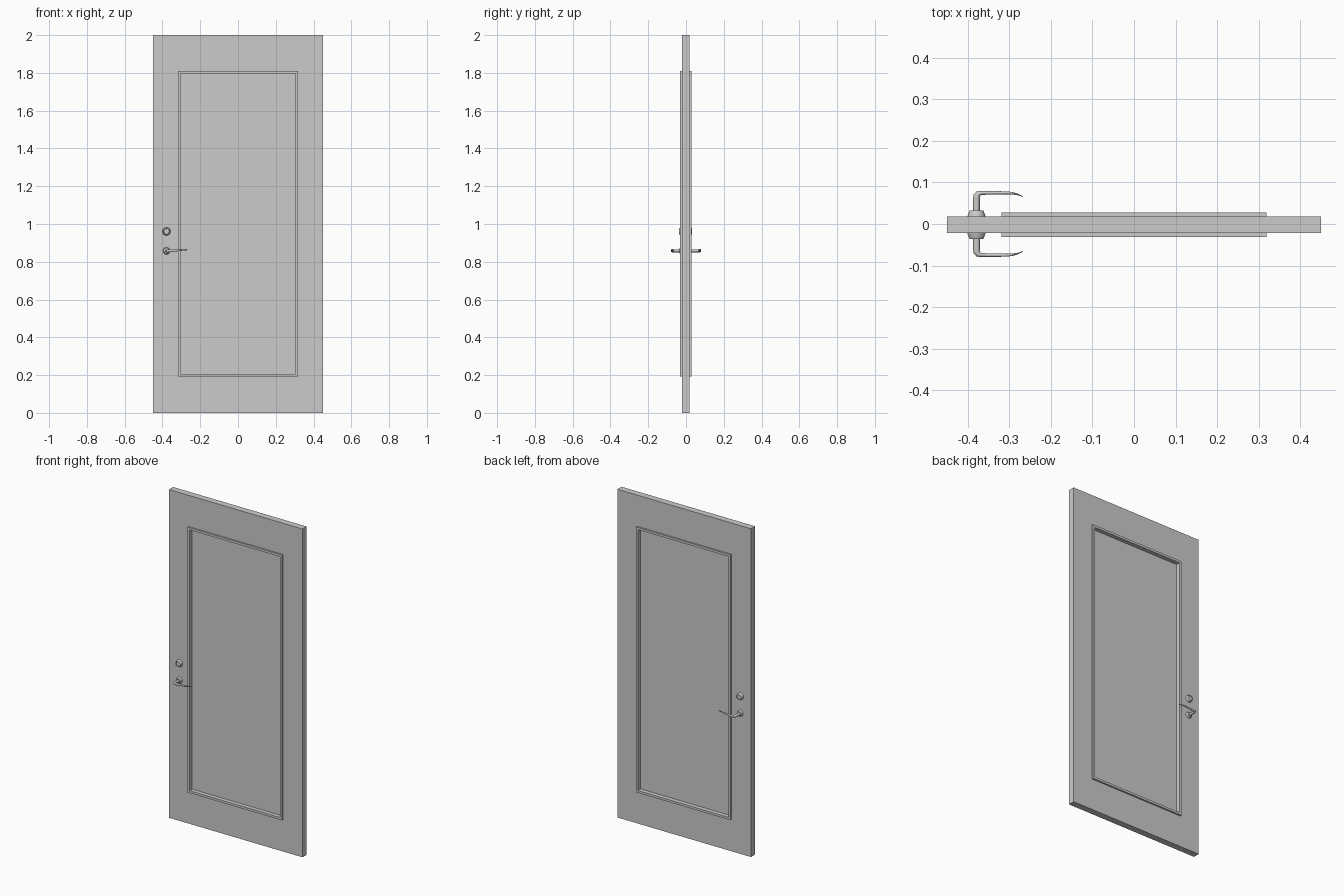
import bpy, bmesh, math
from mathutils import Vector

if "Cube" in bpy.data.objects:
    bpy.data.objects.remove(bpy.data.objects["Cube"])


def finish(name, bm, smooth=False):
    bmesh.ops.recalc_face_normals(bm, faces=bm.faces)
    me = bpy.data.meshes.new(name)
    bm.to_mesh(me)
    bm.free()
    ob = bpy.data.objects.new(name, me)
    bpy.context.collection.objects.link(ob)
    if smooth:
        bpy.ops.object.select_all(action='DESELECT')
        bpy.context.view_layer.objects.active = ob
        ob.select_set(True)
        bpy.ops.object.shade_smooth_by_angle(angle=math.radians(35))
    return ob


def bridge(bm, rings, closed=False):
    n = len(rings[0])
    pairs = list(zip(rings, rings[1:]))
    if closed:
        pairs.append((rings[-1], rings[0]))
    for a, b in pairs:
        for i in range(n):
            j = (i + 1) % n
            bm.faces.new((a[i], a[j], b[j], b[i]))


def rect_ring(name, outer, inner, y0, y1):
    """Rectangular surround; outer and inner are (half width, z low, z high)."""
    bm = bmesh.new()
    rings = []
    for (w, lo, hi), y in ((outer, y0), (outer, y1), (inner, y1), (inner, y0)):
        rings.append([bm.verts.new((x, y, z))
                      for x, z in ((-w, lo), (w, lo), (w, hi), (-w, hi))])
    bridge(bm, rings, closed=True)
    return finish(name, bm)


def lathe(name, x, z, y, side, profile, seg=32):
    """Turned part standing out from the door face along y."""
    bm = bmesh.new()
    rings = []
    for r, d in profile:
        rings.append([bm.verts.new((x + r * math.cos(2 * math.pi * i / seg), y + side * d,
                                    z + r * math.sin(2 * math.pi * i / seg)))
                      for i in range(seg)])
    bridge(bm, rings)
    bm.faces.new(rings[0])
    bm.faces.new(rings[-1])
    return finish(name, bm, True)


def lever(name, side, sections, seg=16):
    """Loft of ellipses: (x, y, z, half thickness, half height)."""
    bm = bmesh.new()
    pts = [Vector((s[0], s[1])) for s in sections]
    rings = []
    for k, (x, y, z, t, h) in enumerate(sections):
        tan = (pts[min(k + 1, len(pts) - 1)] - pts[max(k - 1, 0)]).normalized()
        ring = []
        for i in range(seg):
            a = 2 * math.pi * i / seg
            c = t * math.cos(a)
            ring.append(bm.verts.new((x + tan.y * c, side * (y - tan.x * c),
                                      z + h * math.sin(a))))
        rings.append(ring)
    bridge(bm, rings)
    bm.faces.new(rings[0])
    bm.faces.new(rings[-1])
    return finish(name, bm, True)


# door slab with window opening, and the raised trim on both faces
rect_ring("door_slab", (0.45, 0.0, 2.0), (0.312, 0.2, 1.803), -0.022, 0.018)
rect_ring("window_trim", (0.3185, 0.193, 1.81), (0.305, 0.207, 1.796), -0.031, 0.028)

# recessed glass pane
bm = bmesh.new()
bmesh.ops.create_cube(bm, size=1)
for v in bm.verts:
    v.co = (v.co.x * 0.616, -0.002 + v.co.y * 0.008, 1.0015 + v.co.z * 1.595)
pane = finish("glass_pane", bm)
mat = bpy.data.materials.new("dark_glass")
mat.diffuse_color = (0.56, 0.56, 0.56, 1)
mat.use_nodes = True
mat.node_tree.nodes["Principled BSDF"].inputs["Base Color"].default_value = mat.diffuse_color
pane.data.materials.append(mat)

# hardware on each face
HX = -0.379
bolt_profile = [(0.0215, 0), (0.021, 0.003), (0.0165, 0.0145), (0.0145, 0.0145),
                (0.0135, 0.012), (0.004, 0.012)]
rose_profile = [(0.019, 0), (0.019, 0.003), (0.0145, 0.011), (0.007, 0.012)]
lever_sections = [
    (HX, 0.017, 0.858, 0.008, 0.008),
    (HX, 0.062, 0.858, 0.008, 0.008),
    (HX + 0.001, 0.068, 0.858, 0.008, 0.008),
    (HX + 0.004, 0.0725, 0.858, 0.007, 0.0078),
    (HX + 0.010, 0.0745, 0.858, 0.005, 0.0075),
    (-0.355, 0.075, 0.858, 0.0045, 0.0068),
    (-0.330, 0.075, 0.860, 0.0040, 0.0056),
    (-0.305, 0.075, 0.862, 0.0035, 0.0046),
    (-0.290, 0.0735, 0.8635, 0.0027, 0.0042),
    (-0.278, 0.0705, 0.864, 0.0018, 0.0036),
    (-0.267, 0.066, 0.864, 0.0008, 0.002),
]
for label, side, face in (("front", -1, -0.022), ("back", 1, 0.018)):
    lathe(label + "_deadbolt", HX, 0.961, face, side, bolt_profile)
    lathe(label + "_handle_rose", HX, 0.858, face, side, rose_profile)
    lever(label + "_lever", side, lever_sections)
